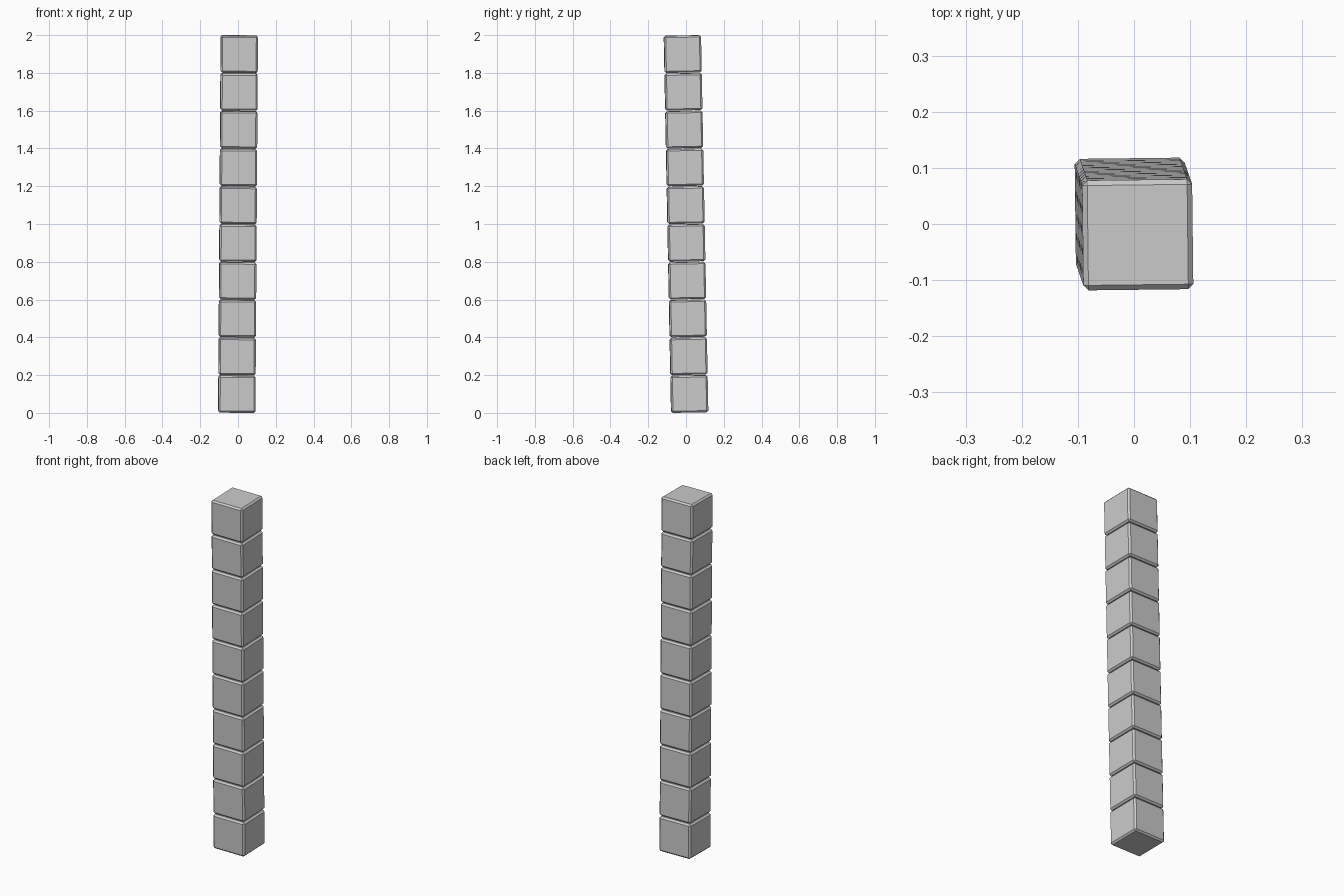
import bpy
from mathutils import Euler, Vector

if "Cube" in bpy.data.objects:
    bpy.data.objects.remove(bpy.data.objects["Cube"])

COUNT = 10
SIZE = 0.196
PITCH = 0.2
BEVEL = 0.009

# The whole column leans slightly about its middle
lean = Euler((0.0195, 0.0065, 0.012))
middle = Vector((0, 0, 1))

# Stack of chamfered cubes
for i in range(COUNT):
    offset = Vector((0, 0, (i - (COUNT - 1) / 2) * PITCH))
    offset.rotate(lean)
    bpy.ops.mesh.primitive_cube_add(size=SIZE, location=middle + offset, rotation=lean)
    block = bpy.context.object
    block.name = f"column_block_{i + 1}"
    bevel = block.modifiers.new("chamfer", 'BEVEL')
    bevel.width = BEVEL
    bevel.segments = 1
